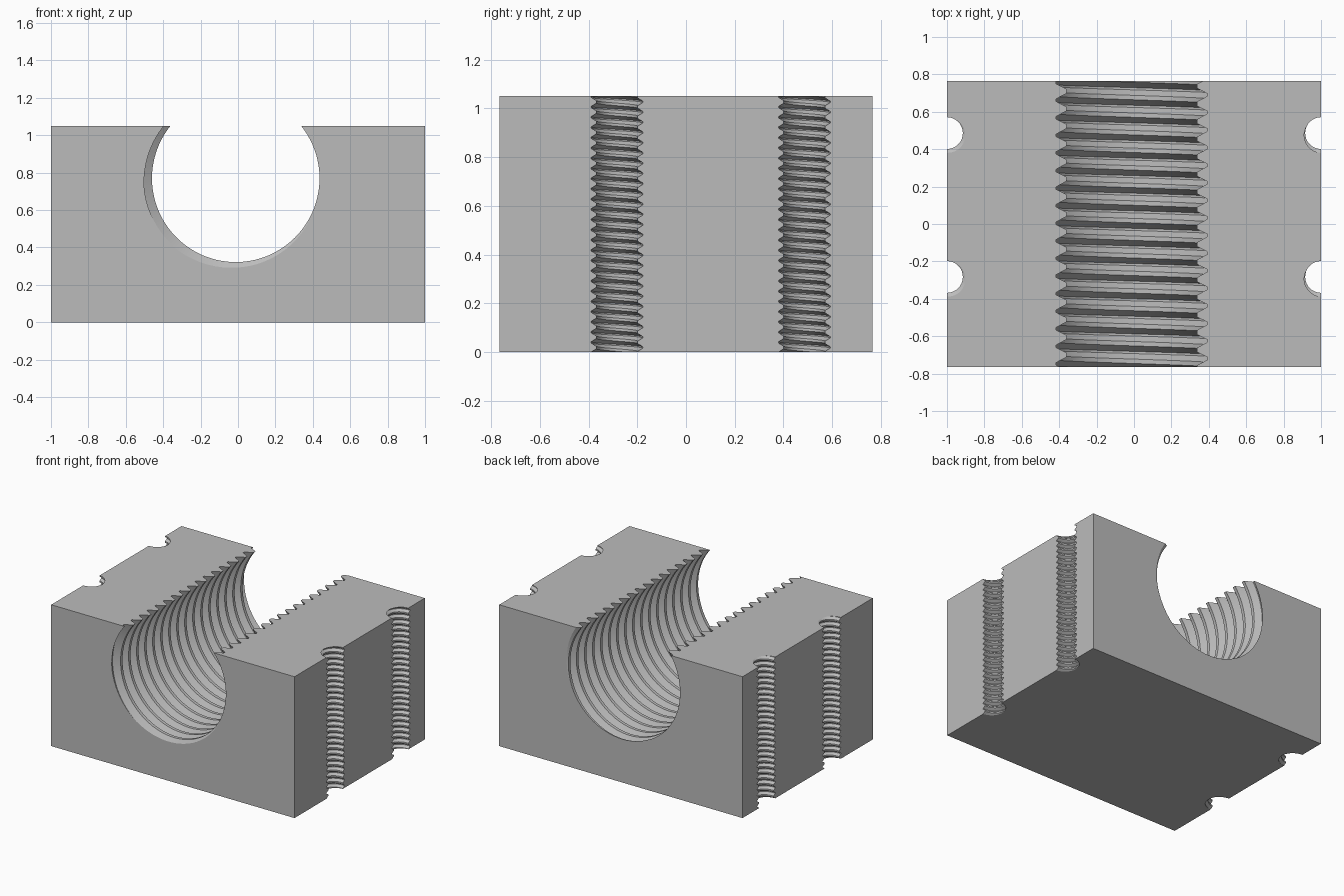
import bpy, bmesh, math
from mathutils import Matrix, Vector

cube = bpy.data.objects.get("Cube")
if cube:
    bpy.data.objects.remove(cube, do_unlink=True)

LENGTH, DEPTH, HEIGHT = 2.0, 1.53, 1.05

grey = bpy.data.materials.new("mid grey")
grey.use_nodes = True
grey.diffuse_color = (0.5, 0.5, 0.5, 1)
grey.node_tree.nodes["Principled BSDF"].inputs["Base Color"].default_value = (0.5, 0.5, 0.5, 1)


def thread_cutter(name, minor, major, pitch, length, segments, phase, place):
    """Closed right-handed screw along local z; the groove meets z = 0 at angle phase."""
    profile = [(-1 / 16, major), (1 / 16, major), (3 / 8, minor), (5 / 8, minor)]
    turns = math.ceil(length / pitch) + 5
    rows = turns * len(profile)
    step = len(profile)
    bm = bmesh.new()
    columns = []
    for j in range(segments):
        a = math.tau * j / segments
        column = []
        for i in range(rows + step):
            f, r = profile[i % step]
            z = pitch * ((a - phase) / math.tau + i // step + f - 3)
            column.append(bm.verts.new((r * math.cos(a), r * math.sin(a), z)))
        columns.append(column)
    first = columns[0]
    # One turn further on, the last column joins the first
    bottom = bm.verts.new((0, 0, first[0].co.z - pitch))
    top = bm.verts.new((0, 0, first[-1].co.z + pitch))
    for j in range(segments):
        a = columns[j][:rows]
        b = columns[j + 1][:rows] if j < segments - 1 else first[step:]
        for i in range(rows - 1):
            bm.faces.new((a[i], b[i], b[i + 1], a[i + 1]))
        bm.faces.new((bottom, b[0], a[0]))
        bm.faces.new((top, a[-1], b[-1]))
    # Close the step at each end of the screw
    for i in range(step):
        bm.faces.new((bottom, first[i], first[i + 1]))
        bm.faces.new((top, first[rows - 1 + i], first[rows + i]))
    bmesh.ops.recalc_face_normals(bm, faces=bm.faces)
    bm.transform(place)
    mesh = bpy.data.meshes.new(name)
    bm.to_mesh(mesh)
    bm.free()
    obj = bpy.data.objects.new(name, mesh)
    bpy.context.collection.objects.link(obj)
    obj.hide_render = True
    return obj


# Solid block
bpy.ops.mesh.primitive_cube_add(size=1, location=(0, 0, HEIGHT / 2))
block = bpy.context.object
block.name = "threaded_block"
block.scale = (LENGTH, DEPTH, HEIGHT)
bpy.ops.object.transform_apply(location=True, scale=True)
block.data.materials.append(grey)

# Large open-topped threaded bore running front to back
along_y = Matrix.Translation((-0.012, -DEPTH / 2, 0.77)) @ Matrix.Rotation(-math.pi / 2, 4, 'X')
cutters = [thread_cutter("bore_cutter", 0.448, 0.493, 0.094, DEPTH, 80,
                         math.radians(150), along_y)]

# Four half-round threaded side channels
for x in (-1, 1):
    for y in (-0.283, 0.486):
        cutters.append(thread_cutter("channel_cutter", 0.085, 0.106, 0.042, HEIGHT, 32,
                                     math.radians(-70), Matrix.Translation((x, y, 0))))

bpy.context.view_layer.objects.active = block
for cutter in cutters:
    mod = block.modifiers.new("cut", 'BOOLEAN')
    mod.operation = 'DIFFERENCE'
    mod.solver = 'EXACT'
    mod.object = cutter
    bpy.ops.object.modifier_apply(modifier=mod.name)
    bpy.data.objects.remove(cutter, do_unlink=True)

# Smooth thread flanks with sharp crests
block.select_set(True)
bpy.ops.object.shade_smooth_by_angle(angle=math.radians(30))
